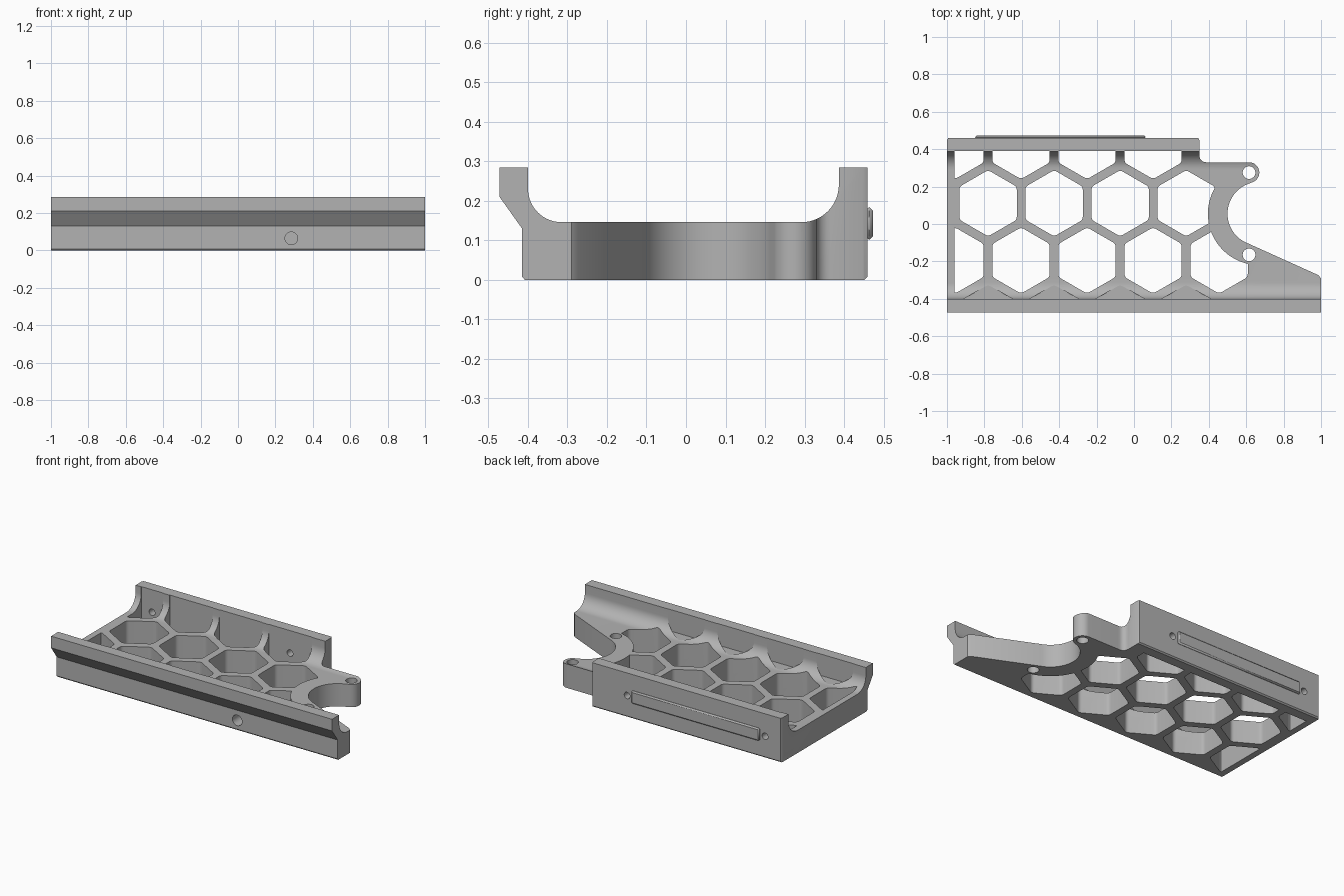
import bpy
from math import cos, sin, radians, pi
from mathutils import Vector
import bmesh

cube = bpy.data.objects.get("Cube")
if cube:
    bpy.data.objects.remove(cube, do_unlink=True)

grey = bpy.data.materials.new("plain_grey")
grey.use_nodes = True
colour = (0.45, 0.45, 0.45, 1)
grey.diffuse_color = colour
grey.node_tree.nodes["Principled BSDF"].inputs["Base Color"].default_value = colour


def arc(cx, cy, r, a0, a1, n=24):
    """Points along an arc, angles in degrees."""
    angles = [radians(a0 + (a1 - a0) * i / n) for i in range(n + 1)]
    return [(cx + r * cos(a), cy + r * sin(a)) for a in angles]


def circle(cx, cy, r, n=48):
    return arc(cx, cy, r, 0, 360, n)[:-1]


def rounded(pts, r, n=5):
    """Round every corner of a polygon."""
    out = []
    for i, p in enumerate(pts):
        p, a, b = Vector(p), Vector(pts[i - 1]), Vector(pts[(i + 1) % len(pts)])
        s, e = p + (a - p).normalized() * r, p + (b - p).normalized() * r
        for k in range(n + 1):
            t = k / n
            out.append(tuple(s * (1 - t) ** 2 + p * 2 * t * (1 - t) + e * t * t))
    return out


def prisms(name, outlines, axis, lo, hi):
    """Extrude outlines along an axis: X takes (y,z), Y takes (x,z), Z takes (x,y)."""
    place = {"X": lambda u, v, w: (w, u, v),
             "Y": lambda u, v, w: (u, w, v),
             "Z": lambda u, v, w: (u, v, w)}[axis]
    bm = bmesh.new()
    for pts in outlines:
        low = [bm.verts.new(place(u, v, lo)) for u, v in pts]
        high = [bm.verts.new(place(u, v, hi)) for u, v in pts]
        bm.faces.new(low)
        bm.faces.new(high)
        for i in range(len(pts)):
            bm.faces.new((low[i - 1], low[i], high[i], high[i - 1]))
    bmesh.ops.recalc_face_normals(bm, faces=bm.faces)
    mesh = bpy.data.meshes.new(name)
    bm.to_mesh(mesh)
    bm.free()
    mesh.materials.append(grey)
    obj = bpy.data.objects.new(name, mesh)
    bpy.context.collection.objects.link(obj)
    return obj


def combine(obj, tool, operation):
    """Apply a boolean and discard the tool."""
    mod = obj.modifiers.new("cut", "BOOLEAN")
    mod.operation, mod.object, mod.solver = operation, tool, "EXACT"
    bpy.context.view_layer.objects.active = obj
    bpy.ops.object.modifier_apply(modifier=mod.name)
    bpy.data.objects.remove(tool, do_unlink=True)


def box(x0, x1, y0, y1):
    return [(x0, y0), (x1, y0), (x1, y1), (x0, y1)]


def hexagon(cx, cy, r=0.177):
    pts = [(cx + r * sin(i * pi / 3), cy + r * cos(i * pi / 3)) for i in range(6)]
    return rounded(pts, 0.018)


FLOOR, TOP, PITCH = 0.146, 0.285, 0.353
ring_x, ring_y, boss_x = 0.67, 0.055, 0.615

# Tray cross-section: lipped front rail, floor and back wall with coves
section = [(-0.408, 0), (0.452, 0), (0.46, 0.008), (0.46, TOP), (0.387, TOP)]
section += arc(0.292, FLOOR + 0.095, 0.095, 0, -90, 14)
section += arc(-0.315, FLOOR + 0.085, 0.085, -90, -180, 14)
section += [(-0.4, TOP), (-0.472, TOP), (-0.472, 0.21), (-0.415, 0.13), (-0.415, 0.008)]
tray = prisms("honeycomb_tray", [section], "X", -1, 1)

# Plan outline with the C-shaped clip and the tapered foot
plan = [(-0.99, -0.52), (0.99, -0.52), (1, -0.51), (1, -0.29), (0.985, -0.273)]
plan += arc(ring_x, ring_y, 0.17, 250, 108, 40)
plan += arc(boss_x, 0.275, 0.055, -75, 90, 20)
plan += [(0.40, 0.33)] + arc(0.385, 0.365, 0.035, 270, 180, 6)
plan += [(0.35, 0.448), (0.338, 0.47), (-0.988, 0.47), (-1, 0.448), (-1, -0.5)]
combine(tray, prisms("plan_shape", [plan], "Z", -0.1, 0.5), "INTERSECT")

# Honeycomb openings, kept clear of the border and the clip
cells = [hexagon(-0.78 + PITCH * i, 0.111) for i in range(4)]
cells += [hexagon(-0.957 + PITCH * i, -0.195) for i in range(5)]
cells += [hexagon(-0.957 + PITCH * i, 0.417) for i in range(4)]
openings = prisms("openings", cells, "Z", -0.2, 0.6)
combine(openings, prisms("border", [box(-0.96, 0.617, -0.4, 0.39)], "Z", -0.3, 0.7), "INTERSECT")
combine(openings, prisms("clip_area", [circle(ring_x, ring_y, 0.275, 96)], "Z", -0.3, 0.7), "DIFFERENCE")
combine(tray, openings, "DIFFERENCE")

# Shallow pockets in the front cove
pockets = prisms("pockets", [hexagon(-0.78 + PITCH * i, -0.502) for i in range(4)], "Z", FLOOR + 0.001, 0.6)
combine(pockets, prisms("pocket_area", [box(-0.97, 0.6, -0.402, -0.2)], "Z", 0.0, 0.7), "INTERSECT")
combine(tray, pockets, "DIFFERENCE")

# Screw holes: clip bosses, back wall and front rail
bosses = [circle(boss_x, y, 0.034, 32) for y in (0.275, -0.165)]
combine(tray, prisms("boss_holes", bosses, "Z", -0.2, 0.5), "DIFFERENCE")
wall_holes = [circle(x, 0.14, 0.021, 24) for x in (-0.885, 0.097)]
combine(tray, prisms("wall_holes", wall_holes, "Y", 0.36, 0.6), "DIFFERENCE")
combine(tray, prisms("rail_hole", [circle(0.285, 0.065, 0.034, 32)], "Y", -0.6, -0.33), "DIFFERENCE")

# Raised strip on the back wall
strip = prisms("back_strip", [box(-0.85, 0.062, 0.102, 0.184)], "Y", 0.455, 0.473)
bevel = strip.modifiers.new("soft_edge", "BEVEL")
bevel.width, bevel.segments = 0.008, 1

for obj in (tray, strip):
    bpy.ops.object.select_all(action="DESELECT")
    obj.select_set(True)
    bpy.context.view_layer.objects.active = obj
    bpy.ops.object.shade_smooth_by_angle(angle=radians(30))
